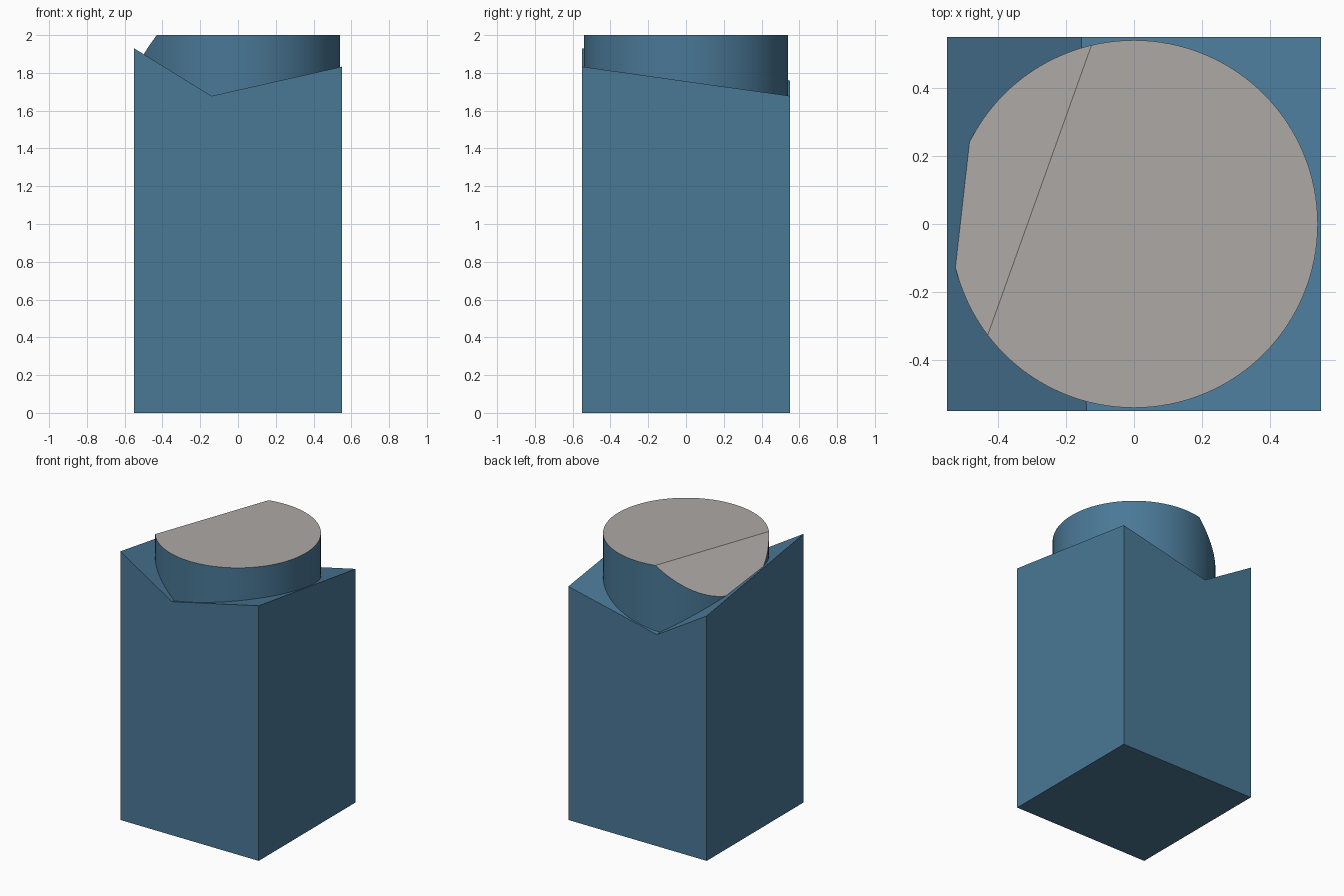
import bpy, bmesh
from mathutils import Vector, Matrix

if "Cube" in bpy.data.objects:
    bpy.data.objects.remove(bpy.data.objects["Cube"])


def material(name, rgb):
    m = bpy.data.materials.new(name)
    m.diffuse_color = (*rgb, 1)
    m.use_nodes = True
    m.node_tree.nodes["Principled BSDF"].inputs["Base Color"].default_value = m.diffuse_color
    return m


blue = material("slate_blue", (0.068, 0.188, 0.307))
grey = material("warm_grey", (0.42, 0.393, 0.374))
H = 0.55       # half width of the body
R = 0.54       # plug radius


def add_object(name, bm, mats):
    bmesh.ops.recalc_face_normals(bm, faces=bm.faces)
    mesh = bpy.data.meshes.new(name)
    bm.to_mesh(mesh)
    bm.free()
    for m in mats:
        mesh.materials.append(m)
    ob = bpy.data.objects.new(name, mesh)
    bpy.context.collection.objects.link(ob)
    return ob


# Body: square block whose top is a skewed valley, lower at the back
bm = bmesh.new()
front = [(-H, 0), (H, 0), (H, 1.833), (-0.14, 1.678), (-H, 1.93)]
back = [(-H, 0), (H, 0), (H, 1.678), (-0.155, 1.52), (-H, 1.76)]
fv = [bm.verts.new((x, -H, z)) for x, z in front]
bv = [bm.verts.new((x, H, z)) for x, z in back]
bm.faces.new(fv)
bm.faces.new(bv[::-1])
for i in range(5):
    j = (i + 1) % 5
    bm.faces.new((fv[i], bv[i], bv[j], fv[j]))
add_object("body", bm, [blue])

# Plug: round post sunk into the valley, with one slanted cut
bm = bmesh.new()
bmesh.ops.create_cone(bm, cap_ends=True, segments=128, radius1=R, radius2=R,
                      depth=0.5, matrix=Matrix.Translation((0, 0, 1.75)))
a, b = Vector((-0.125, 0.525, 2)), Vector((-0.43, -0.327, 2))
side = Vector((a.y - b.y, b.x - a.x, 0)).normalized() * -1
cut = Vector((-0.965 * side.x, -0.965 * side.y, -1)) * -1
res = bmesh.ops.bisect_plane(bm, geom=bm.verts[:] + bm.edges[:] + bm.faces[:],
                             plane_co=a, plane_no=cut, clear_outer=True)
edges = [e for e in res["geom_cut"] if isinstance(e, bmesh.types.BMEdge)]
bmesh.ops.contextual_create(bm, geom=edges)
bmesh.ops.recalc_face_normals(bm, faces=bm.faces)
# Upward faces are grey, the wall is blue
for f in bm.faces:
    f.material_index = 1 if f.normal.z > 0.3 else 0
plug = add_object("round_plug", bm, [blue, grey])
bpy.context.view_layer.objects.active = plug
plug.select_set(True)
bpy.ops.object.shade_smooth_by_angle(angle=0.5)
